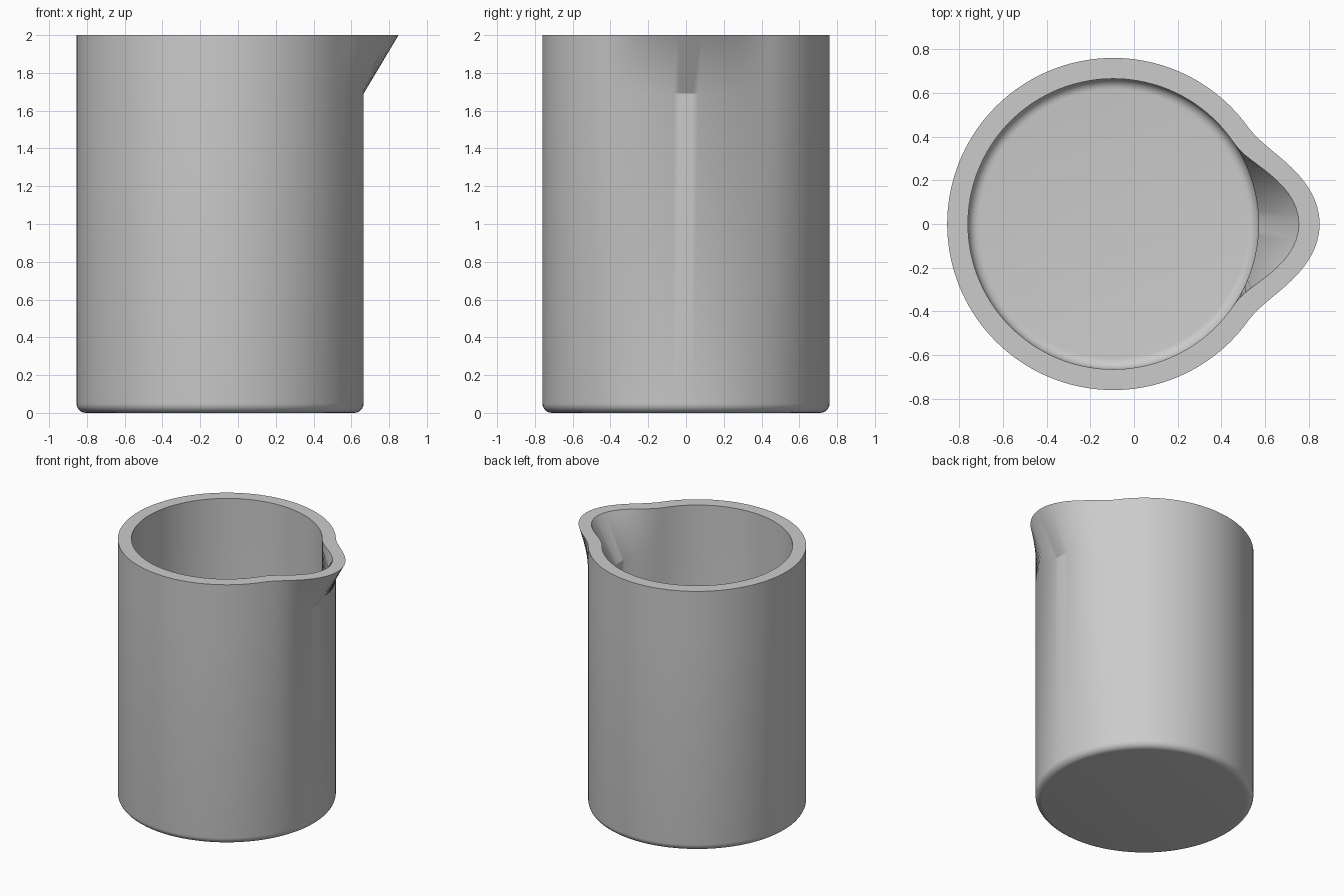
import bpy
import bmesh
from math import cos, sin, pi, radians

cube = bpy.data.objects.get("Cube")
if cube:
    bpy.data.objects.remove(cube, do_unlink=True)

SEGMENTS = 144
CENTRE_X = -0.095
OUTER, INNER = 0.76, 0.665
HEIGHT, SPOUT_START, SPOUT_REACH = 2.0, 1.69, 0.185
FLOOR, FILLET = 0.095, 0.05


def bulge(angle, half_width):
    """Outward push of the spout at the rim, fading to zero at its sides."""
    if abs(angle) >= half_width:
        return 0.0
    return SPOUT_REACH * cos(pi / 2 * angle / half_width) ** 2


def fillet(radius, base, steps=6):
    """Quarter-round profile from the flat base up to the wall."""
    return [(radius - FILLET + FILLET * sin(t), base + FILLET - FILLET * cos(t))
            for t in (pi / 2 * i / steps for i in range(steps + 1))]


def wall(radius, base, half_width):
    """Profile rows of (radius, height, spout half width), base to rim."""
    rows = [(r, z, half_width) for r, z in fillet(radius, base)]
    return rows + [(radius, SPOUT_START, half_width), (radius, HEIGHT, half_width)]


def add_ring(bm, radius, z, half_width):
    ring = []
    for i in range(SEGMENTS):
        a = 2 * pi * i / SEGMENTS
        signed = a if a <= pi else a - 2 * pi
        lift = max(0, (z - SPOUT_START) / (HEIGHT - SPOUT_START))
        r = radius + lift * bulge(signed, half_width)
        ring.append(bm.verts.new((CENTRE_X + r * cos(a), r * sin(a), z)))
    return ring


# Jug body: outer wall, rim and inner wall in one continuous skin
bm = bmesh.new()
profile = wall(OUTER, 0, radians(36)) + wall(INNER, FLOOR, radians(34))[::-1]
rings = [add_ring(bm, *row) for row in profile]
for low, high in zip(rings, rings[1:]):
    for i in range(SEGMENTS):
        j = (i + 1) % SEGMENTS
        bm.faces.new((low[i], low[j], high[j], high[i]))

# Underside and inner floor
bm.faces.new(rings[0][::-1])
bm.faces.new(rings[-1])

mesh = bpy.data.meshes.new("beaker_body")
bm.to_mesh(mesh)
bm.free()
body = bpy.data.objects.new("beaker_body", mesh)
bpy.context.collection.objects.link(body)

# Plain grey finish
grey = bpy.data.materials.new("light_grey")
grey.use_nodes = True
colour = (0.6, 0.6, 0.6, 1)
grey.diffuse_color = colour
grey.node_tree.nodes["Principled BSDF"].inputs["Base Color"].default_value = colour
mesh.materials.append(grey)

bpy.ops.object.select_all(action="DESELECT")
body.select_set(True)
bpy.context.view_layer.objects.active = body
bpy.ops.object.shade_smooth_by_angle(angle=radians(30))
